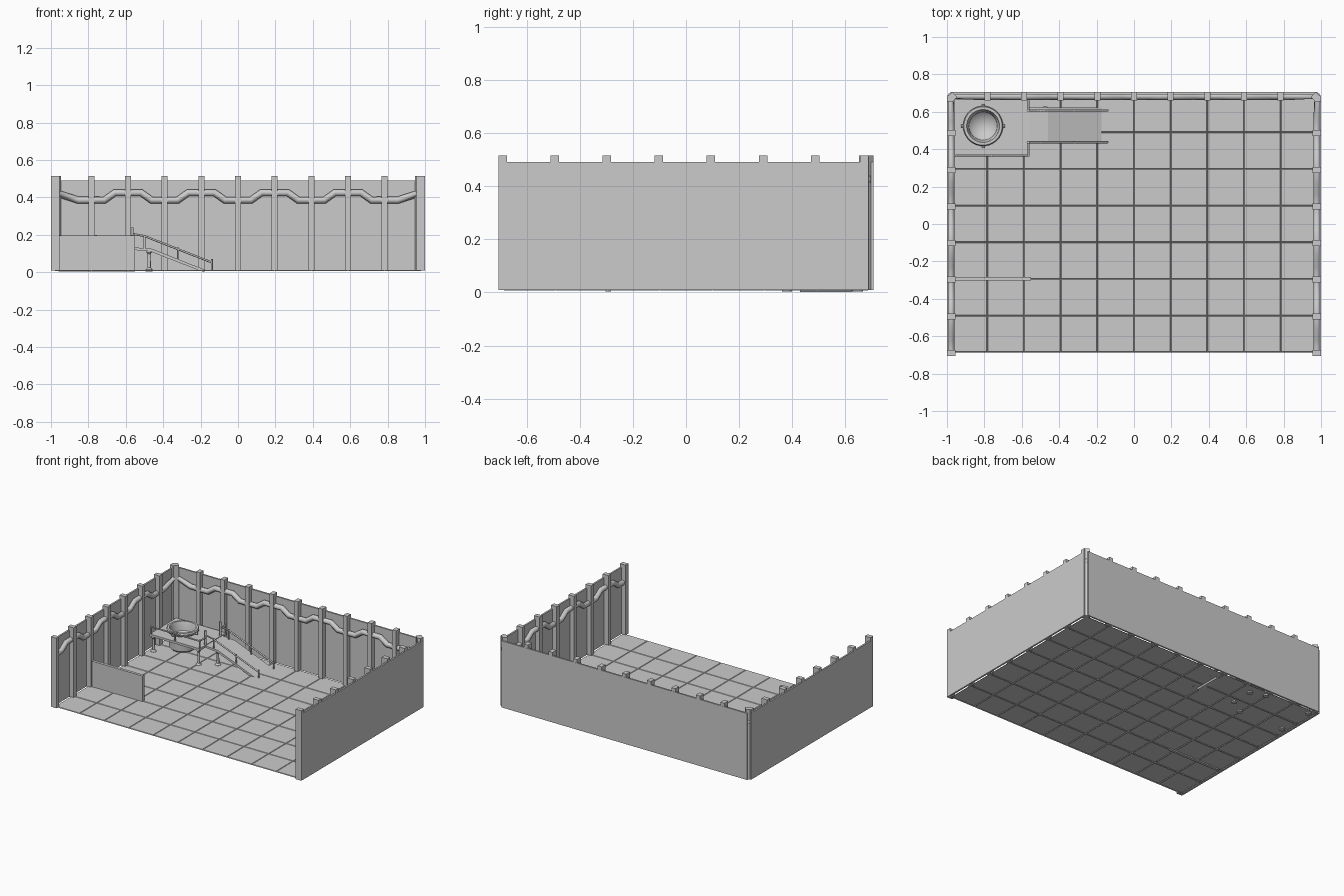
import bpy, bmesh, math
from mathutils import Vector

if "Cube" in bpy.data.objects:
    bpy.data.objects.remove(bpy.data.objects["Cube"])

S = 0.196          # tile and post spacing
FLOOR = 0.012


def finish(name, bm):
    me = bpy.data.meshes.new(name)
    bm.to_mesh(me)
    bm.free()
    ob = bpy.data.objects.new(name, me)
    bpy.context.collection.objects.link(ob)
    return ob


def box(name, lo, hi, turn=0):
    bm = bmesh.new()
    bmesh.ops.create_cube(bm, size=1)
    lo, hi = Vector(lo), Vector(hi)
    for v in bm.verts:
        v.co = v.co * (hi - lo)
    ob = finish(name, bm)
    ob.location = (lo + hi) / 2
    ob.rotation_euler.z = turn
    return ob


def tube(name, pts, r, res=2):
    cu = bpy.data.curves.new(name, 'CURVE')
    cu.dimensions = '3D'
    cu.bevel_depth = r
    cu.bevel_resolution = res
    cu.use_fill_caps = True
    sp = cu.splines.new('POLY')
    sp.points.add(len(pts) - 1)
    for p, co in zip(sp.points, pts):
        p.co = (*co, 1)
    ob = bpy.data.objects.new(name, cu)
    bpy.context.collection.objects.link(ob)
    return ob


def lathe(name, prof, loc, n=40):
    bm = bmesh.new()
    vs = [bm.verts.new((r, 0, z)) for r, z in prof]
    es = [bm.edges.new(p) for p in zip(vs, vs[1:])]
    bmesh.ops.spin(bm, geom=vs + es, axis=(0, 0, 1), cent=(0, 0, 0),
                   angle=math.tau, steps=n)
    bmesh.ops.remove_doubles(bm, verts=bm.verts, dist=1e-5)
    bmesh.ops.recalc_face_normals(bm, faces=bm.faces)
    ob = finish(name, bm)
    ob.location = loc
    bpy.context.view_layer.objects.active = ob
    ob.select_set(True)
    bpy.ops.object.shade_smooth_by_angle(angle=math.radians(35))
    ob.select_set(False)
    return ob


def extrude_xz(name, prof, y0, y1):
    bm = bmesh.new()
    f = bm.faces.new([bm.verts.new((x, y0, z)) for x, z in prof])
    r = bmesh.ops.extrude_face_region(bm, geom=[f])
    bmesh.ops.translate(bm, vec=(0, y1 - y0, 0),
                        verts=[v for v in r['geom'] if isinstance(v, bmesh.types.BMVert)])
    bmesh.ops.recalc_face_normals(bm, faces=bm.faces)
    return finish(name, bm)


# tiled floor with V grooves
bm = bmesh.new()
bmesh.ops.create_grid(bm, x_segments=10, y_segments=7, size=1)
for v in bm.verts:
    v.co = Vector((v.co.x * 5 * S, v.co.y * 3.5 * S, 0.007))
bmesh.ops.inset_individual(bm, faces=bm.faces[:], thickness=0.005, depth=FLOOR - 0.007)
finish("tiled_floor", bm)

# wall panels
for s, n in ((-1, "left"), (1, "right")):
    xs = sorted((s * 1.0, s * 0.988))
    box(n + "_wall", (xs[0], -0.705, 0.01), (xs[1], 0.686, 0.49))
    for i in range(7):                       # posts on the side walls
        y = -0.69 + S * i
        xs = sorted((s * 0.9995, s * 0.955))
        box(n + "_wall_post", (xs[0], y - 0.016, 0.01), (xs[1], y + 0.016, 0.515))
    xs = sorted((s * 0.9995, s * 0.975))
    box(n + "_end_post", (xs[0], 0.655, 0.01), (xs[1], 0.686, 0.515))
    box(n + "_corner_post", (s * 0.972 - 0.019, 0.659, 0.01),
        (s * 0.972 + 0.019, 0.697, 0.515), math.radians(45))
box("back_wall", (-0.98, 0.693, 0.01), (0.98, 0.705, 0.49))
for k in range(-4, 5):
    box("back_wall_post", (k * S - 0.016, 0.661, 0.01), (k * S + 0.016, 0.7045, 0.515))

# pipe rising and dipping around the three walls
HI, LO = 0.425, 0.385
side = []
for i in range(7):
    z = LO if i % 2 == 0 else HI
    for d in (-0.07, 0.07):
        side.append((max(-0.69 + S * i + d, -0.69), z))
back = []
for k in range(-4, 5):
    z = LO if k % 2 == 0 else HI
    back += [(k * S - 0.07, 0.683, z), (k * S + 0.07, 0.683, z)]
path = ([(-0.978, y, z) for y, z in side] + [(-0.978, 0.683, HI)] + back
        + [(0.978, 0.683, HI)] + [(0.978, y, z) for y, z in reversed(side)])
tube("wall_pipe", path, 0.019)

# low partition wall
box("partition", (-0.957, -0.303, 0.004), (-0.55, -0.283, 0.197))

# raised platform with a round opening for the tub
CX, CY = -0.807, 0.524
P = 0.137
plat = box("platform", (-0.96, 0.362, P - 0.016), (-0.56, 0.666, P))
bm = bmesh.new()
bmesh.ops.create_cone(bm, cap_ends=True, segments=40, radius1=0.092, radius2=0.092, depth=0.2)
cut = finish("tub_cutter", bm)
cut.location = (CX, CY, P)
cut.hide_render = True
cut.hide_viewport = True
m = plat.modifiers.new("opening", 'BOOLEAN')
m.operation = 'DIFFERENCE'
m.object = cut

# round tub
lathe("tub", [(0, 0.016), (0.075, 0.016), (0.09, 0.03), (0.094, 0.14), (0.105, 0.146),
              (0.107, 0.158), (0.102, 0.167), (0.088, 0.167), (0.083, 0.155),
              (0.075, 0.105), (0.05, 0.08), (0, 0.07)], (CX, CY, 0))
for a in range(4):
    d = Vector((math.cos(a * math.pi / 2), math.sin(a * math.pi / 2), 0))
    c = Vector((CX, CY, 0.148))
    tube("tub_clamp", [c + d * 0.095, c + d * 0.118], 0.007)

# ramp: flat landing, then slope
RY0, RY1 = 0.43, 0.622
extrude_xz("ramp", [(-0.56, P - 0.004), (-0.46, P - 0.012), (-0.175, 0.012), (-0.18, 0.001),
                    (-0.215, 0.012), (-0.47, P - 0.026), (-0.56, P - 0.018)], RY0, RY1)


# legs with round feet
def leg(name, x, y, top):
    lathe(name, [(0, 0.003), (0.019, 0.003), (0.019, 0.014), (0.009, 0.024), (0.008, top - 0.018),
                 (0.014, top - 0.01), (0.014, top), (0, top)], (x, y, 0), 16)


for x in (-0.94, -0.58):
    for y in (0.38, 0.648):
        leg("platform_leg", x, y, P - 0.016)
for y in (0.45, 0.61):
    leg("ramp_leg", -0.475, y, P - 0.022)

# platform handrails and posts
R = 0.0055
tube("front_handrail", [(-0.955, 0.367, 0.19), (-0.563, 0.367, 0.19)], R)
for x in (-0.95, -0.76, -0.563):
    tube("front_rail_post", [(x, 0.367, P), (x, 0.367, 0.198)], R)
tube("side_handrail_front", [(-0.563, 0.367, 0.19), (-0.563, 0.44, 0.19)], R)
tube("side_handrail_back", [(-0.563, 0.605, 0.19), (-0.563, 0.662, 0.19)], R)
tube("side_rail_post", [(-0.563, 0.66, P), (-0.563, 0.66, 0.198)], R)

# ramp handrails on both sides
for y in (0.437, 0.607):
    tube("ramp_gate_post", [(-0.566, y, P), (-0.566, y, 0.238)], 0.008)
    tube("ramp_handrail", [(-0.566, y, 0.205), (-0.50, y, 0.193), (-0.14, y, 0.052)], R)
    for x, z0, z1 in ((-0.50, 0.12, 0.2), (-0.32, 0.06, 0.133), (-0.14, 0.008, 0.07)):
        tube("ramp_rail_post", [(x, y, z0), (x, y, z1)], R)
